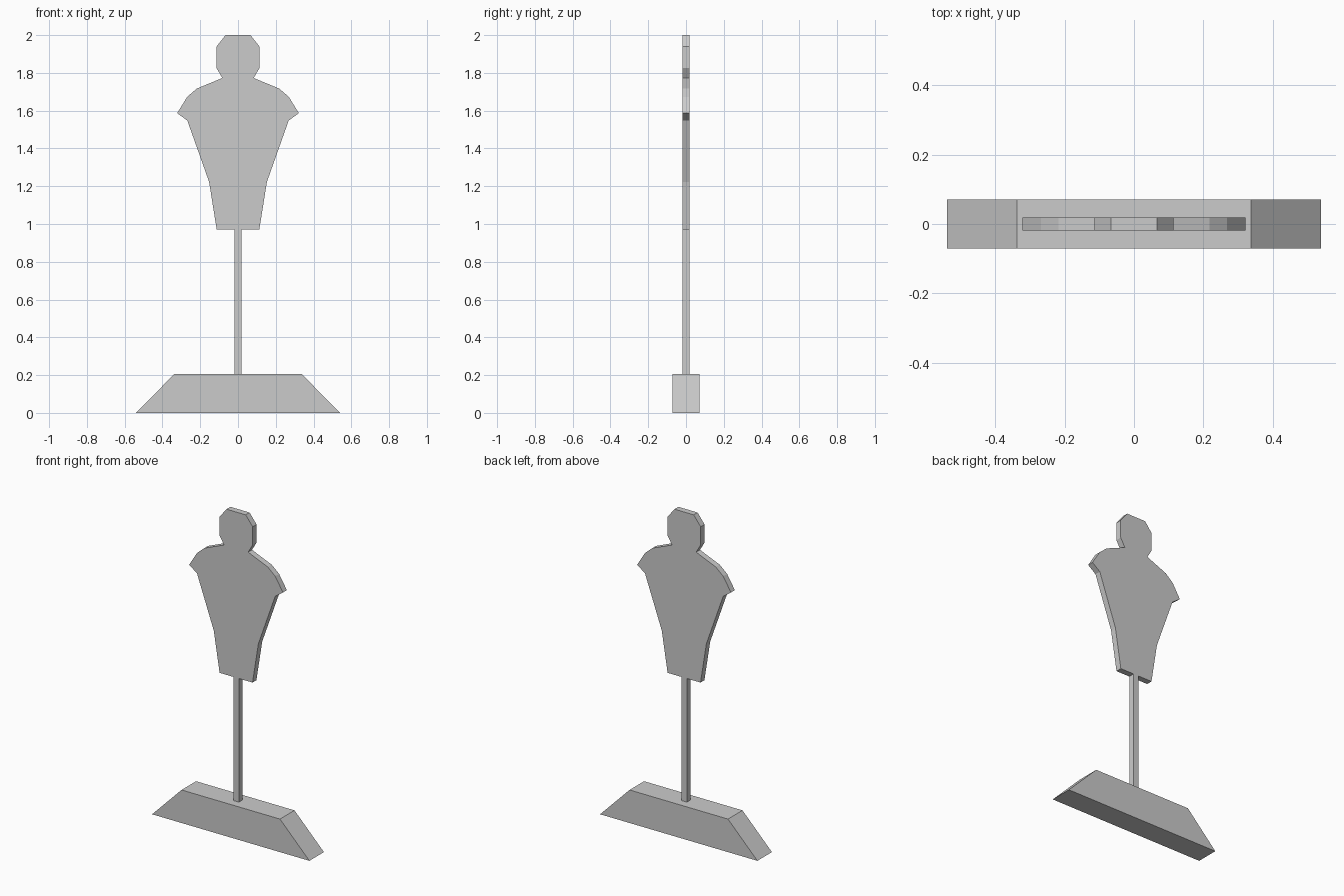
import bpy
import bmesh

if "Cube" in bpy.data.objects:
    bpy.data.objects.remove(bpy.data.objects["Cube"])


def extruded_profile(name, half, depth):
    """Mirror a right-hand (x, z) outline across x = 0 and extrude it along y."""
    outline = half + [(-x, z) for x, z in reversed(half)]
    bm = bmesh.new()
    face = bm.faces.new([bm.verts.new((x, -depth / 2, z)) for x, z in outline])
    result = bmesh.ops.extrude_face_region(bm, geom=[face])
    moved = [g for g in result["geom"] if isinstance(g, bmesh.types.BMVert)]
    bmesh.ops.translate(bm, verts=moved, vec=(0, depth, 0))
    bmesh.ops.recalc_face_normals(bm, faces=bm.faces)
    mesh = bpy.data.meshes.new(name)
    bm.to_mesh(mesh)
    bm.free()
    obj = bpy.data.objects.new(name, mesh)
    bpy.context.collection.objects.link(obj)
    return obj


BASE_TOP, BODY_BOTTOM = 0.205, 0.972

# Sloped foot
extruded_profile("base", [(0.54, 0), (0.338, BASE_TOP)], 0.142)

# Square post between foot and figure
extruded_profile("post", [(0.019, BASE_TOP), (0.019, BODY_BOTTOM)], 0.038)

# Flat torso and head silhouette, from hem to crown
extruded_profile("target_silhouette", [
    (0.113, BODY_BOTTOM), (0.153, 1.223), (0.268, 1.547), (0.322, 1.587),
    (0.269, 1.673), (0.218, 1.717), (0.083, 1.773), (0.114, 1.826),
    (0.114, 1.939), (0.066, 2.0),
], 0.038)
